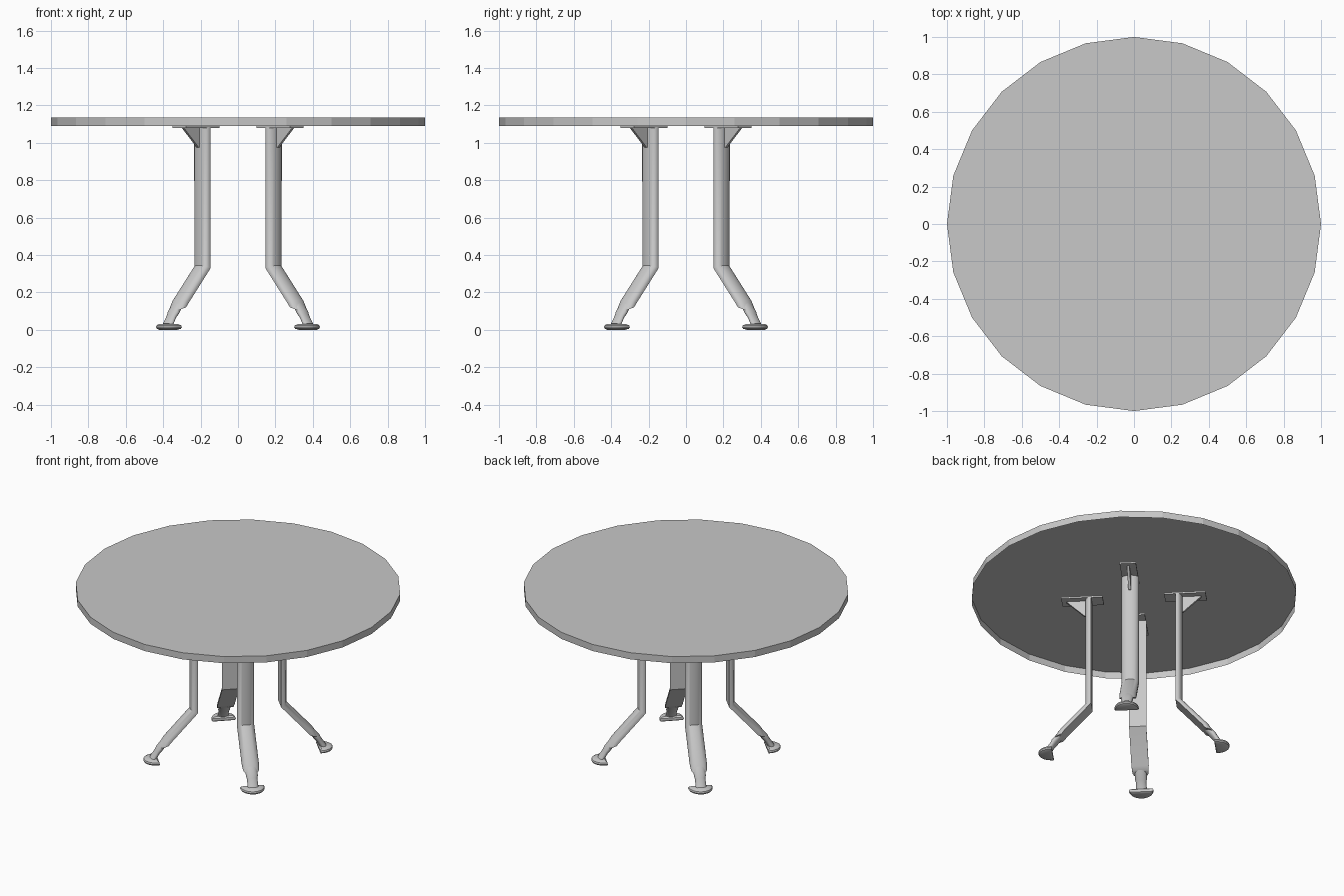
import bpy, bmesh, math
from mathutils import Matrix, Vector

if "Cube" in bpy.data.objects:
    bpy.data.objects.remove(bpy.data.objects["Cube"])

grey = bpy.data.materials.new("plain grey")
grey.use_nodes = True
colour = (0.58, 0.58, 0.58, 1)
grey.diffuse_color = colour
grey.node_tree.nodes["Principled BSDF"].inputs["Base Color"].default_value = colour


def finish(bm, name, smooth=False, turn=0):
    bm.transform(Matrix.Rotation(turn, 4, "Z"))
    mesh = bpy.data.meshes.new(name)
    bm.to_mesh(mesh)
    bm.free()
    mesh.materials.append(grey)
    obj = bpy.data.objects.new(name, mesh)
    bpy.context.collection.objects.link(obj)
    if smooth:
        bpy.ops.object.select_all(action="DESELECT")
        obj.select_set(True)
        bpy.context.view_layer.objects.active = obj
        bpy.ops.object.shade_smooth_by_angle(angle=math.radians(35))
    return obj


def loft(rings):
    """Skin a list of equal rings of points and cap both ends."""
    bm = bmesh.new()
    loops = [[bm.verts.new(p) for p in ring] for ring in rings]
    n = len(loops[0])
    for a, b in zip(loops, loops[1:]):
        for i in range(n):
            j = (i + 1) % n
            bm.faces.new((a[i], a[j], b[j], b[i]))
    bm.faces.new(loops[0])
    bm.faces.new(loops[-1])
    bmesh.ops.recalc_face_normals(bm, faces=bm.faces)
    return bm


def tilted(r, z, section, tilt):
    """Place (outward, sideways) points at radius r and height z."""
    a = math.radians(tilt)
    return [Vector((r + d * math.cos(a), y, z + d * math.sin(a))) for d, y in section]


def half_round(r, z, half_width, depth, tilt=0, lip=0.25, steps=12):
    """Section with a flat inner face, short straight sides and a round outer face."""
    section = [(0, half_width)]
    for i in range(steps + 1):
        u = math.pi * i / steps
        section.append((depth * (lip + (1 - lip) * math.sin(u)), half_width * math.cos(u)))
    section.append((0, -half_width))
    return tilted(r, z, section, tilt)


def oval(r, z, half_width, half_depth, tilt, steps=20):
    turns = [math.tau * i / steps for i in range(steps)]
    section = [(half_depth * math.cos(u), half_width * math.sin(u)) for u in turns]
    return tilted(r, z, section, tilt)


def box(lo, hi):
    bm = bmesh.new()
    bmesh.ops.create_cube(bm, size=1)
    lo, hi = Vector(lo), Vector(hi)
    for v in bm.verts:
        v.co = (lo + hi) / 2 + v.co * (hi - lo)
    return bm


# Round top with 24 straight sides, a shell open underneath
bm = bmesh.new()
bmesh.ops.create_cone(bm, cap_ends=True, segments=24, radius1=1, radius2=1, depth=0.045)
bm.transform(Matrix.Translation((0, 0, 1.1125)))
bm.normal_update()
under = [f for f in bm.faces if f.normal.z < -0.5]
bmesh.ops.delete(bm, geom=under, context="FACES_ONLY")
finish(bm, "table_top")

# Four legs on the diagonals, each with bracket, ankle and foot
corners = ("back_left", "back_right", "front_right", "front_left")
for k, corner in enumerate(corners):
    turn = math.radians(45 + 90 * k)

    # Upright and splayed lower leg
    leg = [half_round(0.26, 1.085, 0.053, 0.04),
           half_round(0.26, 0.33, 0.053, 0.042, 19.5),
           half_round(0.425, 0.145, 0.053, 0.042, 20),
           half_round(0.442, 0.122, 0.05, 0.06, -20)]
    finish(loft(leg), "leg_" + corner, True, turn)

    # Narrow ankle
    ankle = [oval(0.455, 0.135, 0.037, 0.02, 39),
             oval(0.492, 0.088, 0.037, 0.021, 39),
             oval(0.502, 0.073, 0.032, 0.018, 39),
             oval(0.53, 0.028, 0.034, 0.02, 20)]
    finish(loft(ankle), "ankle_" + corner, True, turn)

    # Half-round foot pad, flat on its inner side
    profile = ((0, 0.7), (0.006, 0.93), (0.014, 1), (0.024, 0.95), (0.032, 0.72))
    pad = [half_round(0.54 - 0.04 * s, z, 0.076 * s, 0.09 * s, lip=0.08)
           for z, s in profile]
    finish(loft(pad), "foot_" + corner, True, turn)

    # Mounting plate under the top
    finish(box((0.19, -0.05, 1.08), (0.445, 0.05, 1.091)), "plate_" + corner, False, turn)

    # Triangular gusset
    tri = ((0.27, 1.083), (0.42, 1.083), (0.305, 0.975), (0.27, 0.975))
    gusset = [[Vector((x, y, z)) for x, z in tri] for y in (-0.008, 0.008)]
    finish(loft(gusset), "gusset_" + corner, False, turn)
